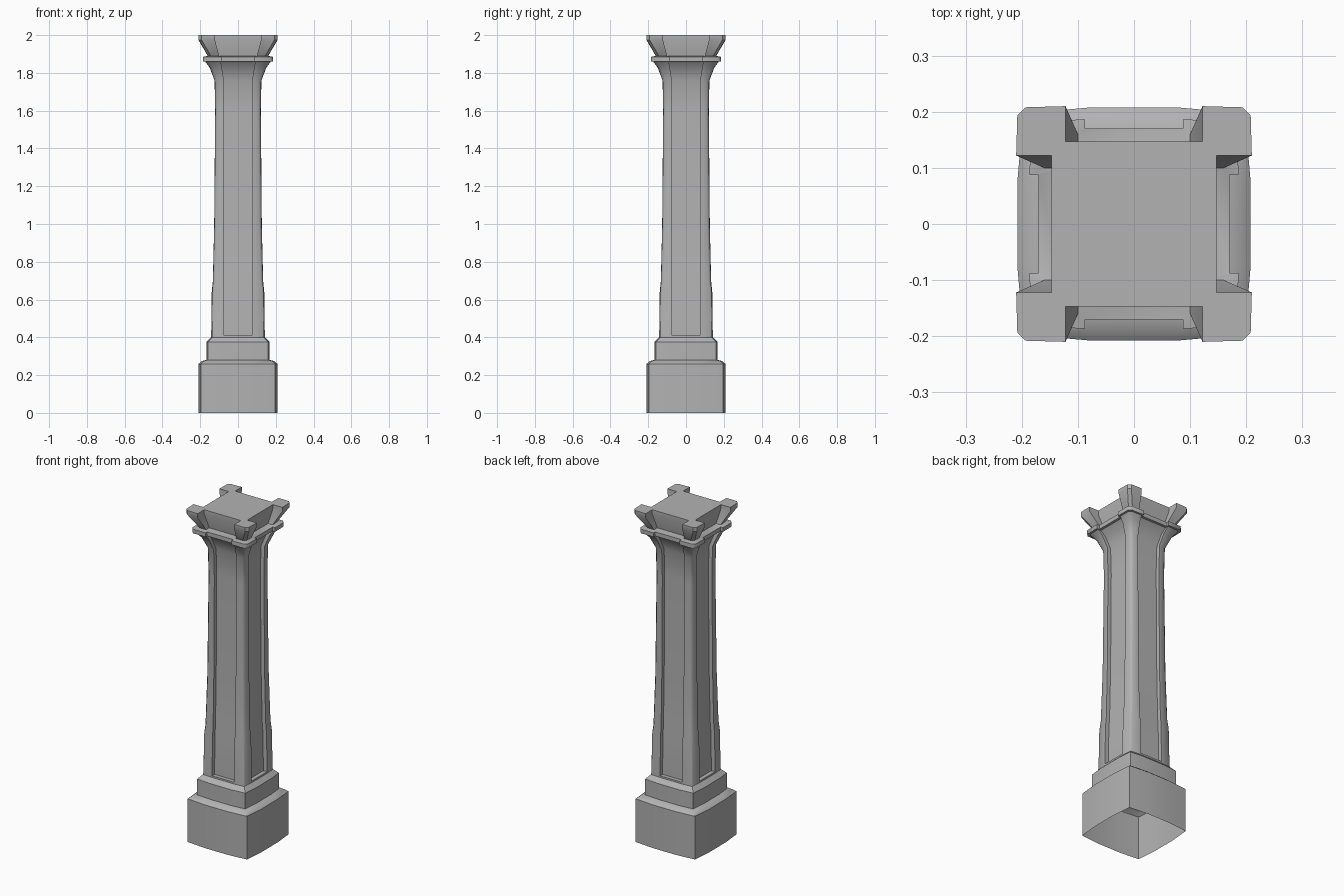
import bpy, bmesh

stone = bpy.data.materials.new("stone")
stone.diffuse_color = (0.45, 0.45, 0.45, 1)


def section(z, h, p, r, k, c):
    """Square plan: h face half-width, p panel half-width, r panel depth,
    k corner half-width, c corner chamfer."""
    quarter = [(h, p), (k, k - c), (k - c, k), (p, h), (p, r), (-p, r)]
    pts = []
    for _ in range(4):
        pts += [(x, y, z) for x, y in quarter]
        quarter = [(-y, x) for x, y in quarter]
    return pts


def loft(name, levels, smooth=0.8, cap_top=False):
    bm = bmesh.new()
    rings = [[bm.verts.new(co) for co in section(*lv)] for lv in levels]
    n = len(rings[0])
    for a, b in zip(rings, rings[1:]):
        for i in range(n):
            j = (i + 1) % n
            bm.faces.new((a[i], a[j], b[j], b[i]))
    if cap_top:
        bm.faces.new(rings[-1])
    bmesh.ops.remove_doubles(bm, verts=bm.verts[:], dist=0.0002)
    mesh = bpy.data.meshes.new(name)
    bm.to_mesh(mesh)
    bm.free()
    mesh.materials.append(stone)
    ob = bpy.data.objects.new(name, mesh)
    bpy.context.collection.objects.link(ob)
    bpy.ops.object.select_all(action='DESELECT')
    ob.select_set(True)
    bpy.context.view_layer.objects.active = ob
    bpy.ops.object.shade_smooth_by_angle(angle=smooth)
    return ob


# Bowed plinth and upper step, open underneath
loft("plinth", [
    (0.00, .208, .075, .208, .197, 0),
    (0.26, .208, .075, .208, .197, 0),
    (0.275, .190, .075, .190, .180, 0),
    (0.28, .168, .075, .168, .160, 0),
    (0.375, .168, .075, .168, .160, 0),
    (0.40, .142, .073, .142, .137, 0),
], smooth=0.5)

# Tapered shaft with sunken panels and a flared head
loft("shaft", [
    (0.40, .142, .073, .142, .137, 0),
    (0.41, .142, .073, .142, .137, .004),
    (0.41, .142, .073, .118, .137, .004),
    (0.64, .139, .073, .115, .135, .006),
    (0.70, .133, .073, .110, .132, .012),
    (1.00, .126, .073, .103, .125, .012),
    (1.60, .121, .073, .098, .120, .012),
    (1.76, .124, .075, .101, .123, .012),
    (1.83, .151, .086, .128, .150, .014),
    (1.86, .174, .092, .155, .173, .015),
])

# Collar band
loft("collar", [
    (1.86, .174, .092, .155, .173, .015),
    (1.86, .186, .087, .170, .185, .015),
    (1.885, .186, .087, .170, .185, .015),
    (1.89, .160, .100, .130, .159, .015),
])

# Capital with four projecting corner blocks
loft("capital", [
    (1.89, .160, .100, .130, .159, .015),
    (1.975, .210, .122, .147, .208, .015),
    (2.00, .210, .122, .147, .208, .015),
], smooth=0.6, cap_top=True)
